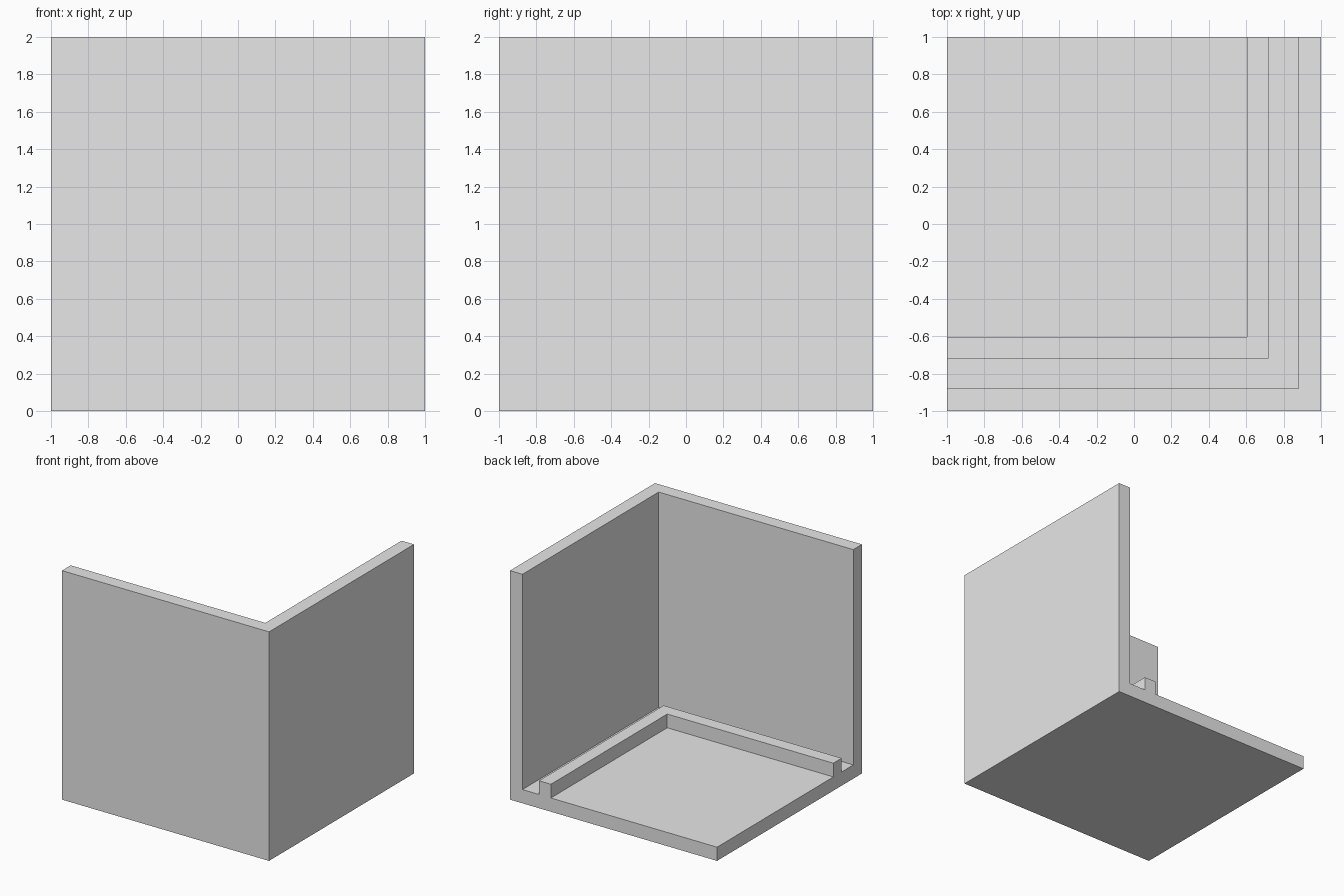
import bpy
import bmesh

cube = bpy.data.objects.get("Cube")
if cube:
    bpy.data.objects.remove(cube)

# Main dimensions
HALF, HEIGHT = 1.0, 2.0
WALL = 0.12
FLOOR = 0.12
RIB_OUTER, RIB_INNER, RIB_TOP = 0.28, 0.395, 0.24

# Section as (inset from the outer faces, height): wall, groove, rib, floor
section = [
    (0, 0), (0, HEIGHT), (WALL, HEIGHT), (WALL, FLOOR),
    (RIB_OUTER, FLOOR), (RIB_OUTER, RIB_TOP),
    (RIB_INNER, RIB_TOP), (RIB_INNER, FLOOR),
    (2 * HALF, FLOOR), (2 * HALF, 0),
]


def mitred_path(inset, z):
    """Back end, mitred corner and side end of the L-shaped run."""
    x, y = HALF - inset, inset - HALF
    return [(x, HALF, z), (x, y, z), (-HALF, y, z)]


# Sweep the section around the corner; the floor closes at the far corner
bm = bmesh.new()
rows = [[bm.verts.new(p) for p in mitred_path(d, z)] for d, z in section]
for i, row in enumerate(rows):
    following = rows[(i + 1) % len(rows)]
    for k in range(2):
        bm.faces.new((row[k], row[k + 1], following[k + 1], following[k]))

# End caps
for k in (0, 2):
    bm.faces.new([row[k] for row in rows])

# Weld the closing corner and merge flat regions into single faces
bmesh.ops.remove_doubles(bm, verts=bm.verts[:], dist=0.0001)
bmesh.ops.dissolve_limit(bm, angle_limit=0.01, verts=bm.verts[:], edges=bm.edges[:])
bmesh.ops.recalc_face_normals(bm, faces=bm.faces[:])

mesh = bpy.data.meshes.new("corner_bracket")
bm.to_mesh(mesh)
bm.free()

# Plain grey material
grey = bpy.data.materials.new("light grey")
grey.use_nodes = True
colour = (0.8, 0.8, 0.8, 1.0)
grey.diffuse_color = colour
for node in grey.node_tree.nodes:
    if node.type == 'BSDF_PRINCIPLED':
        node.inputs["Base Color"].default_value = colour
mesh.materials.append(grey)

bracket = bpy.data.objects.new("corner_bracket", mesh)
bpy.context.collection.objects.link(bracket)
